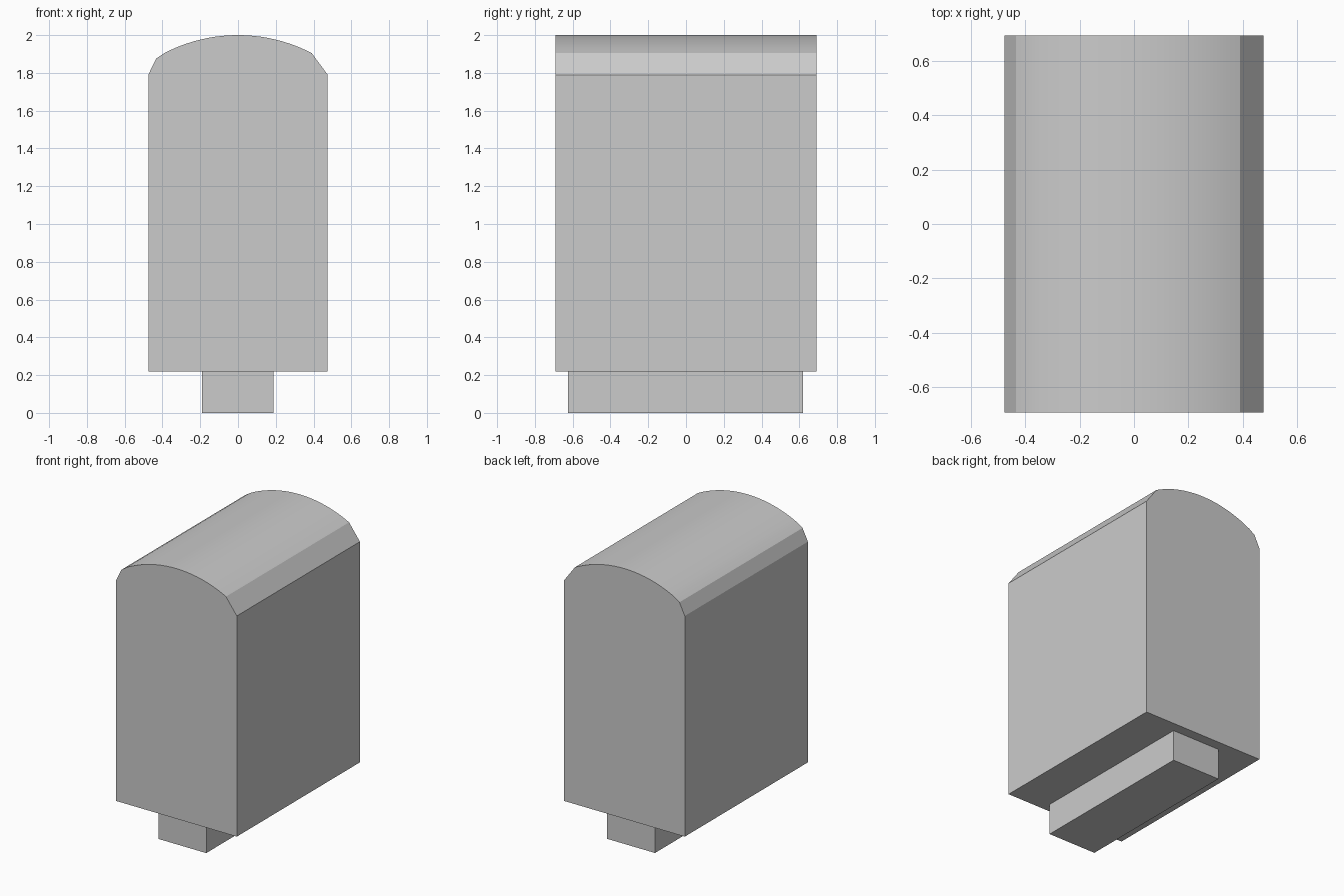
import bpy, bmesh, math

if "Cube" in bpy.data.objects:
    bpy.data.objects.remove(bpy.data.objects["Cube"])


def extrude_profile(name, profile, y0, y1):
    """Extrude an x-z outline along y into a closed solid."""
    bm = bmesh.new()
    face = bm.faces.new([bm.verts.new((x, y0, z)) for x, z in profile])
    moved = bmesh.ops.extrude_face_region(bm, geom=[face])["geom"]
    verts = [v for v in moved if isinstance(v, bmesh.types.BMVert)]
    bmesh.ops.translate(bm, verts=verts, vec=(0, y1 - y0, 0))
    if face.is_valid and len(bm.faces) == len(profile) + 1:
        bm.faces.new([bm.verts.new(v.co) for v in face.verts])
    bmesh.ops.remove_doubles(bm, verts=bm.verts, dist=1e-5)
    bmesh.ops.recalc_face_normals(bm, faces=bm.faces)
    mesh = bpy.data.meshes.new(name)
    bm.to_mesh(mesh)
    bm.free()
    obj = bpy.data.objects.new(name, mesh)
    bpy.context.collection.objects.link(obj)
    return obj


# Body with shallow arched top; wide chamfer right, two-step shoulder left
half, sag, steps = 0.39, 0.095, 20
radius = (half ** 2 + sag ** 2) / (2 * sag)
sweep = math.asin(half / radius)
arch = []
for i in range(steps + 1):
    a = sweep * (1 - 2 * i / steps)
    arch.append((radius * math.sin(a), 2 - radius * (1 - math.cos(a))))
outline = ([(-0.475, 0.22), (0.475, 0.22), (0.475, 1.79)] + arch
           + [(-0.433, 1.876), (-0.475, 1.79)])
body = extrude_profile("body", outline, -0.692, 0.692)

# Narrow foot under the body
foot = extrude_profile("foot", [(-0.19, 0), (0.187, 0), (0.187, 0.22), (-0.19, 0.22)],
                       -0.624, 0.62)

# Soft shading across the arch, crisp edges elsewhere
bpy.ops.object.select_all(action="DESELECT")
body.select_set(True)
bpy.context.view_layer.objects.active = body
bpy.ops.object.shade_smooth_by_angle(angle=math.radians(10))
